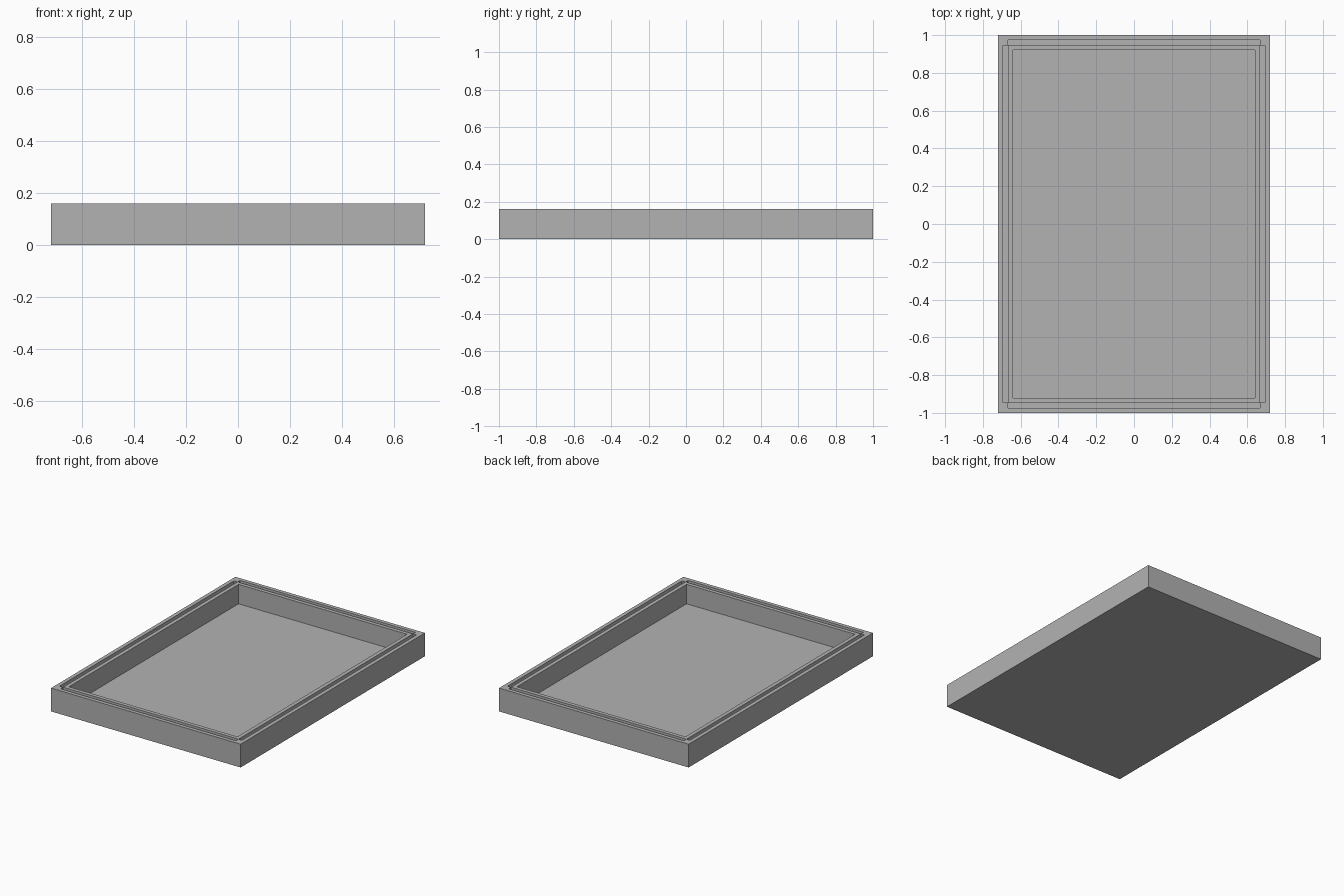
import bpy

cube = bpy.data.objects.get("Cube")
if cube:
    bpy.data.objects.remove(cube, do_unlink=True)

HALF_X, HALF_Y, HEIGHT = 0.72, 1.0, 0.16
STEP = 0.0267            # floor thickness, groove width and depth
WALL = 3 * STEP

grey = bpy.data.materials.new("mid_grey")
grey.use_nodes = True
grey.diffuse_color = (0.448, 0.448, 0.448, 1)
grey.node_tree.nodes["Principled BSDF"].inputs["Base Color"].default_value = grey.diffuse_color


def box(name, x0, x1, y0, y1, z0, z1):
    bpy.ops.mesh.primitive_cube_add(
        size=1, location=((x0 + x1) / 2, (y0 + y1) / 2, (z0 + z1) / 2))
    obj = bpy.context.object
    obj.name = name
    obj.scale = (x1 - x0, y1 - y0, z1 - z0)
    bpy.ops.object.transform_apply(location=True, rotation=False, scale=True)
    obj.data.materials.append(grey)
    return obj


def cut(target, cutter):
    cutter.hide_render = True
    mod = target.modifiers.new("cut", "BOOLEAN")
    mod.operation = "DIFFERENCE"
    mod.solver = "EXACT"
    mod.object = cutter
    bpy.context.view_layer.objects.active = target
    bpy.ops.object.modifier_apply(modifier=mod.name)
    bpy.data.objects.remove(cutter, do_unlink=True)


# Tray body with an open cavity
tray = box("tray", -HALF_X, HALF_X, -HALF_Y, HALF_Y, 0, HEIGHT)
in_x, in_y = HALF_X - WALL, HALF_Y - WALL
cut(tray, box("cavity_cutter", -in_x, in_x, -in_y, in_y, STEP, HEIGHT + 0.1))

# Four narrow grooves in the rim, meeting only at their corners
gap = 0.0005
near_x, far_x = in_x + STEP, in_x + 2 * STEP
near_y, far_y = in_y + STEP, in_y + 2 * STEP
low, high = HEIGHT - STEP, HEIGHT + 0.1
for side in (-1, 1):
    xs = sorted((side * near_x, side * far_x))
    cut(tray, box("side_groove_cutter", *xs, -near_y + gap, near_y - gap, low, high))
    ys = sorted((side * near_y, side * far_y))
    cut(tray, box("end_groove_cutter", -near_x + gap, near_x - gap, *ys, low, high))
